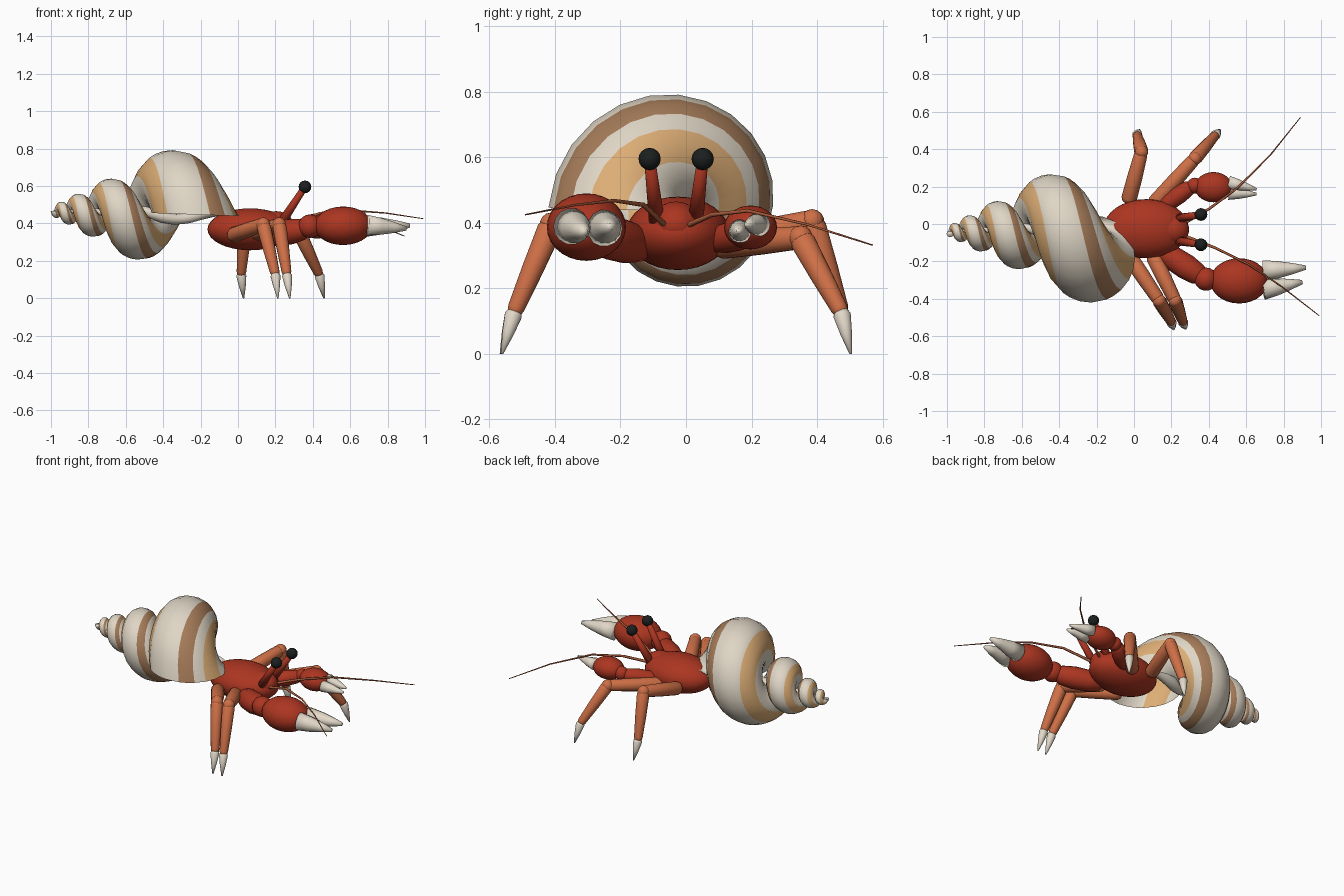
import bpy, bmesh, math
from mathutils import Vector, Matrix

if "Cube" in bpy.data.objects:
    bpy.data.objects.remove(bpy.data.objects["Cube"])


def material(name, rgb):
    m = bpy.data.materials.new(name)
    m.diffuse_color = (*rgb, 1)
    m.use_nodes = True
    m.node_tree.nodes["Principled BSDF"].inputs["Base Color"].default_value = m.diffuse_color
    return m


CREAM = material("shell cream", (0.74, 0.67, 0.56))
BROWN = material("stripe brown", (0.38, 0.20, 0.10))
TAN = material("stripe tan", (0.72, 0.42, 0.18))
RED = material("body red", (0.41, 0.036, 0.015))
ORANGE = material("leg orange", (0.62, 0.16, 0.062))
TIP = material("claw tip ivory", (0.76, 0.69, 0.58))
BLACK = material("eye black", (0.012, 0.014, 0.014))
FEELER = material("feeler russet", (0.42, 0.11, 0.045))


def finish(name, bm, mats):
    bmesh.ops.recalc_face_normals(bm, faces=bm.faces)
    me = bpy.data.meshes.new(name)
    bm.to_mesh(me)
    bm.free()
    for m in mats:
        me.materials.append(m)
    for p in me.polygons:
        p.use_smooth = True
    ob = bpy.data.objects.new(name, me)
    bpy.context.collection.objects.link(ob)
    return ob


def ball(name, centre, radii, mat, seg=24):
    bm = bmesh.new()
    bmesh.ops.create_uvsphere(bm, u_segments=seg, v_segments=seg // 2, radius=1,
                              matrix=Matrix.Translation(centre) @ Matrix.Diagonal((*radii, 1)))
    return finish(name, bm, [mat])


def spindle(name, a, b, profile, mat, seg=14):
    """Turned shape from a to b; profile holds (fraction of length, radius)."""
    a, b = Vector(a), Vector(b)
    rot = (b - a).to_track_quat('Z', 'Y')
    bm = bmesh.new()
    rings = []
    for t, r in profile:
        c = a.lerp(b, t)
        rings.append([bm.verts.new(c + rot @ Vector((r * math.cos(k * math.tau / seg),
                                                     r * math.sin(k * math.tau / seg), 0)))
                      for k in range(seg)])
    for p, q in zip(rings, rings[1:]):
        for k in range(seg):
            bm.faces.new((p[k], p[(k + 1) % seg], q[(k + 1) % seg], q[k]))
    bm.faces.new(rings[0][::-1])
    bm.faces.new(rings[-1])
    return finish(name, bm, [mat])


def rounded(r0, r1):
    """Capsule-like taper with rounded ends."""
    return [(-0.03, r0 * 0.5), (0, r0 * 0.82), (0.06, r0), (0.5, (r0 + r1) / 2 * 1.04),
            (0.94, r1), (1, r1 * 0.82), (1.03, r1 * 0.5)]


# Spiral shell: a tube shrinking towards the apex on a slightly tilted axis, striped lengthwise
def shell():
    per_turn, turns, seg = 24, 4, 24
    axis = Vector((1, 0.025, -0.035))
    angles = [math.radians({15: 20, 45: 43, 315: 320}.get(d, d)) for d in range(0, 360, 15)]
    bm = bmesh.new()
    rings = []
    for i in range(per_turn * turns + 1):
        n = i / per_turn
        s = 0.53 ** n
        out = Vector((0, -math.cos(math.tau * n), math.sin(math.tau * n)))
        c = Vector((-1.048 + 0.82 * s, -0.04 + 0.02 * s, 0.467 - 0.02 * s)) + out * 0.167 * s
        rings.append([bm.verts.new(c + 0.233 * s * (out * math.cos(a) + axis * math.sin(a)))
                      for a in angles])
    for p, q in zip(rings, rings[1:]):
        for k in range(seg):
            f = bm.faces.new((p[k], p[(k + 1) % seg], q[(k + 1) % seg], q[k]))
            f.material_index = 1 if k in (1, 2) else 2 if k in (4, 5, 19, 20) else 0
    bm.faces.new(rings[-1])
    finish("spiral_shell", bm, [CREAM, BROWN, TAN])


shell()

# Body and head
ball("body", (0.065, -0.025, 0.368), (0.228, 0.158, 0.112), RED, 32)
ball("head", (0.205, -0.03, 0.395), (0.09, 0.08, 0.07), RED)

# Eyes on stalks
for side, y in (("left", 0.081), ("right", -0.081)):
    top = (0.358, -0.03 + y, 0.595)
    spindle(side + "_eye_stalk", (0.23, -0.03 + y * 0.72, 0.40), top, [(0, 0.025), (1, 0.017)], RED)
    ball(side + "_eye", top, (0.034,) * 3, BLACK, 16)


# Claw arms: upper arm, wrist, palm and two pointed fingers
def claw(name, shoulder, elbow, arm_r, wrist, wrist_r, palm, palm_r, fingers, finger_r):
    spindle(name + "_upper_arm", shoulder, elbow,
            [(-0.08, arm_r * 0.4), (0, arm_r * 0.75), (0.25, arm_r * 0.95), (0.6, arm_r),
             (0.9, arm_r * 0.85), (1.06, arm_r * 0.45)], RED, 18)
    ball(name + "_wrist", wrist, (wrist_r,) * 3, RED, 18)
    ball(name + "_palm", palm, palm_r, RED, 28)
    for i, (a, b) in enumerate(fingers):
        spindle(f"{name}_finger_{i + 1}", a, b,
                [(0, finger_r), (0.35, finger_r * 0.82), (0.7, finger_r * 0.52),
                 (1, finger_r * 0.2)], TIP)


claw("big_claw", (0.15, -0.145, 0.33), (0.365, -0.285, 0.372), 0.068, (0.385, -0.295, 0.385), 0.063,
     (0.562, -0.304, 0.387), (0.155, 0.121, 0.103),
     [((0.69, -0.350, 0.390), (0.90, -0.31, 0.372)), ((0.69, -0.250, 0.384), (0.92, -0.233, 0.388))], 0.056)
claw("small_claw", (0.15, 0.09, 0.345), (0.31, 0.205, 0.375), 0.048, (0.325, 0.205, 0.38), 0.043,
     (0.425, 0.197, 0.386), (0.1, 0.081, 0.067),
     [((0.505, 0.222, 0.395), (0.655, 0.185, 0.395)), ((0.505, 0.165, 0.375), (0.655, 0.16, 0.375))], 0.036)

# Walking legs: hip, knee, ankle, tip
LEGS = {
    "right_rear_leg": ((-0.03, -0.165, 0.335), (0.135, -0.41, 0.395), (0.2, -0.525, 0.125), (0.213, -0.565, 0)),
    "right_front_leg": ((0.1, -0.165, 0.345), (0.22, -0.41, 0.395), (0.262, -0.525, 0.125), (0.277, -0.562, 0)),
    "left_rear_leg": ((-0.03, 0.12, 0.345), (0.04, 0.385, 0.405), (0.017, 0.475, 0.125), (0.03, 0.503, 0)),
    "left_front_leg": ((0.1, 0.1, 0.33), (0.325, 0.35, 0.355), (0.435, 0.475, 0.125), (0.46, 0.503, 0)),
}
for name, (hip, knee, ankle, tip) in LEGS.items():
    spindle(name + "_thigh", hip, knee, rounded(0.042, 0.036), ORANGE)
    ball(name + "_knee", knee, (0.037,) * 3, ORANGE, 14)
    spindle(name + "_shin", knee, ankle, rounded(0.038, 0.026), ORANGE)
    spindle(name + "_tip", ankle, tip, [(-0.06, 0.02), (0.05, 0.027), (0.5, 0.018), (1, 0.004)], TIP)


# Feelers: thin tapering curves
def feeler(name, pts):
    cu = bpy.data.curves.new(name, 'CURVE')
    cu.dimensions = '3D'
    cu.bevel_depth = 0.009
    cu.bevel_resolution = 1
    cu.use_fill_caps = True
    sp = cu.splines.new('POLY')
    sp.points.add(len(pts) - 1)
    for i, p in enumerate(pts):
        sp.points[i].co = (*p, 1)
        sp.points[i].radius = 1 - 0.75 * i / (len(pts) - 1)
    sp.use_smooth = True
    cu.materials.append(FEELER)
    bpy.context.collection.objects.link(bpy.data.objects.new(name, cu))


feeler("left_feeler", [(0.26, 0.0, 0.39), (0.40, 0.08, 0.425), (0.55, 0.19, 0.437),
                       (0.73, 0.37, 0.395), (0.89, 0.57, 0.332)])
feeler("right_feeler", [(0.26, -0.06, 0.39), (0.44, -0.13, 0.455), (0.62, -0.22, 0.468),
                        (0.79, -0.335, 0.455), (0.99, -0.49, 0.425)])
